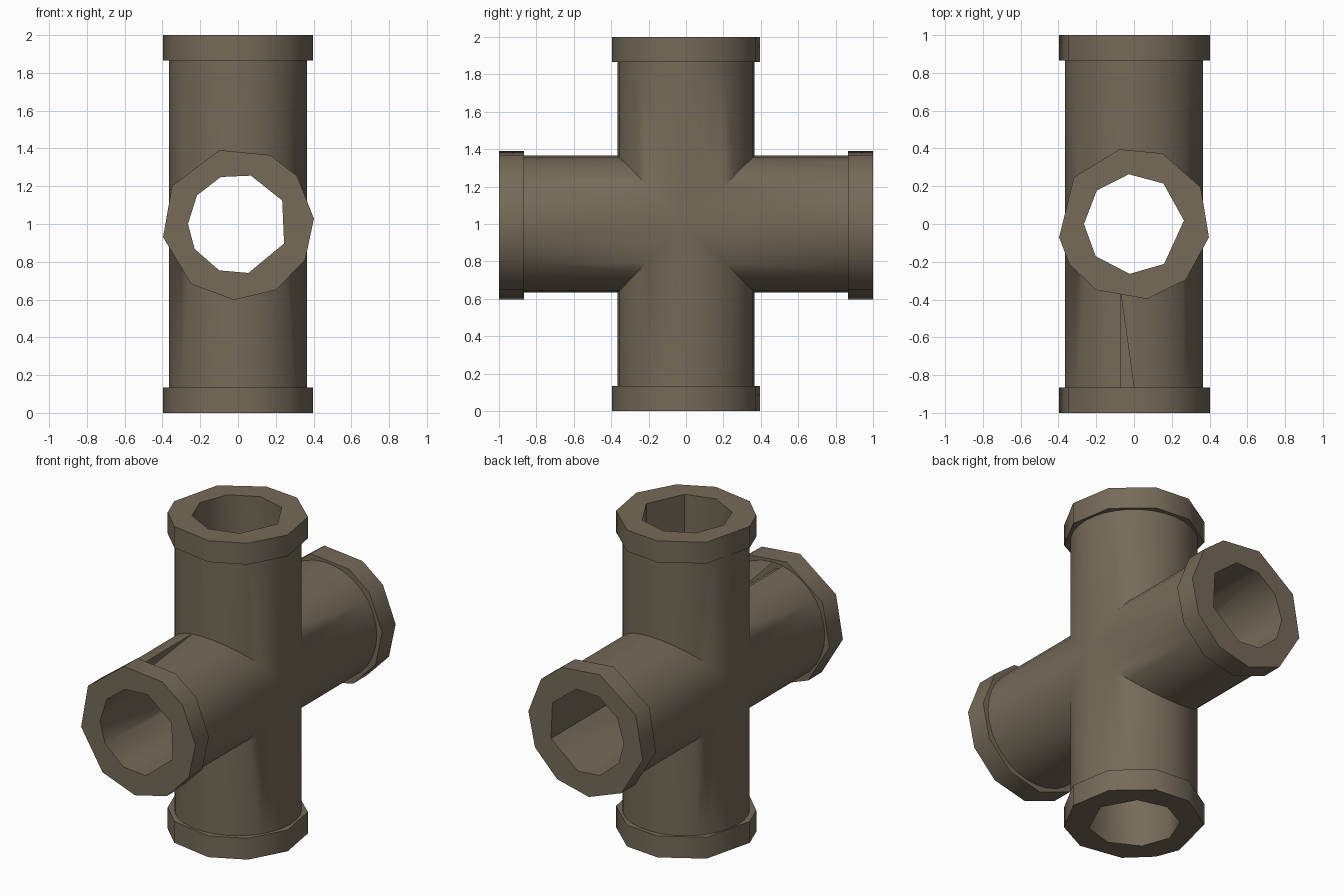
import bpy, bmesh, math
from mathutils import Matrix, Vector

if "Cube" in bpy.data.objects:
    bpy.data.objects.remove(bpy.data.objects["Cube"])

mat = bpy.data.materials.new("brown_grey")
mat.diffuse_color = (0.18, 0.145, 0.10, 1)
mat.use_nodes = True
mat.node_tree.nodes["Principled BSDF"].inputs["Base Color"].default_value = mat.diffuse_color


def prism(name, angles, r, a, b, axis):
    """Solid prism around the z or y axis of the fitting, from a to b."""
    bm = bmesh.new()
    pts = [(r * math.cos(math.radians(t)), r * math.sin(math.radians(t))) for t in angles]
    place = (lambda u, v, w: (u, v, w + 1)) if axis == 'z' else (lambda u, v, w: (u, w, v + 1))
    lo = [bm.verts.new(place(u, v, a)) for u, v in pts]
    hi = [bm.verts.new(place(u, v, b)) for u, v in pts]
    bm.faces.new(lo)
    bm.faces.new(hi)
    n = len(pts)
    for i in range(n):
        j = (i + 1) % n
        bm.faces.new((lo[i], lo[j], hi[j], hi[i]))
    bmesh.ops.recalc_face_normals(bm, faces=bm.faces)
    me = bpy.data.meshes.new(name)
    bm.to_mesh(me)
    bm.free()
    me.materials.append(mat)
    ob = bpy.data.objects.new(name, me)
    bpy.context.collection.objects.link(ob)
    return ob


def combine(ob, other, op):
    m = ob.modifiers.new("bool", 'BOOLEAN')
    m.operation = op
    m.solver = 'EXACT'
    m.object = other
    bpy.context.view_layer.objects.active = ob
    bpy.ops.object.modifier_apply(modifier=m.name)
    bpy.data.objects.remove(other)


round_angles = [i * 360 / 32 for i in range(32)]
# slightly irregular ten-sided collars
collar = {'y': [4, 39, 65, 104, 150, 190, 232, 267, 300, 332],
          'z': [29, 68, 101, 142, 190, 212, 240, 280, 313, 350]}
# low-sided bores
bore = {'y': [28, 75, 110, 145, 180, 210, 248, 282, 337],
        'z': [4, 54, 96, 138, 180, 220, 265, 307]}

# crossing pipes
body = prism("pipe_cross", round_angles, 0.365, -0.95, 0.95, 'z')
combine(body, prism("cross_arm", round_angles, 0.365, -0.95, 0.95, 'y'), 'UNION')

# end collars
for ax in 'zy':
    for a, b in ((-1, -0.865), (0.865, 1)):
        combine(body, prism("collar", collar[ax], 0.403, a, b, ax), 'UNION')

# through bores
for ax in 'zy':
    combine(body, prism("bore", bore[ax], 0.265, -1.1, 1.1, ax), 'DIFFERENCE')

# smooth barrels, sharp rims
bpy.ops.object.select_all(action='DESELECT')
body.select_set(True)
bpy.context.view_layer.objects.active = body
bpy.ops.object.shade_smooth_by_angle(angle=math.radians(48))
